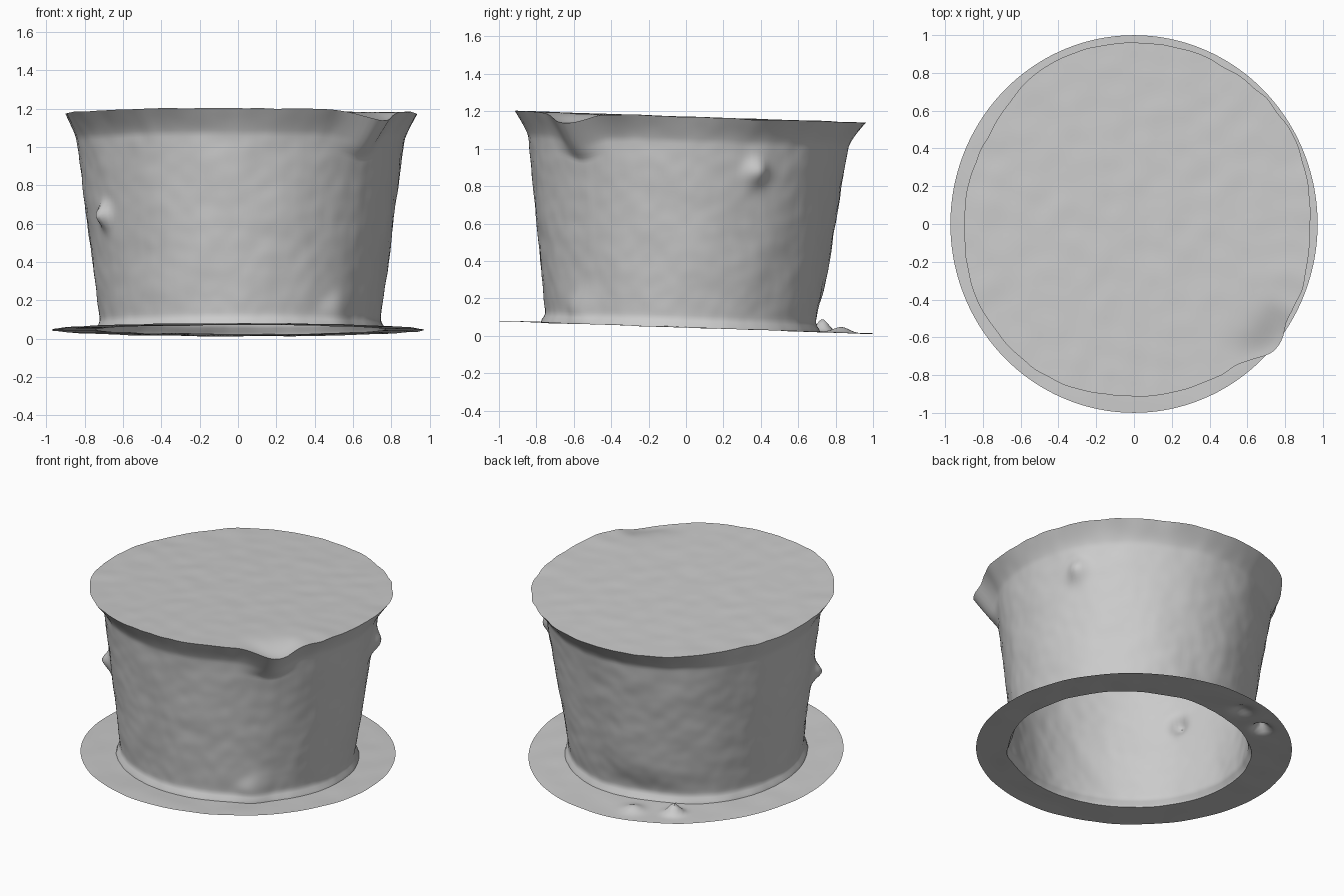
import bpy, bmesh, math
from mathutils import Matrix, Vector, noise

if "Cube" in bpy.data.objects:
    bpy.data.objects.remove(bpy.data.objects["Cube"])

SEG = 200
TILT = Matrix.Translation((0, 0, 0.045)) @ Matrix.Rotation(-0.034, 4, 'X')
AXIS = Vector((0.013, -0.022, 0))      # bowl axis, offset from the flange centre
# rim radius every 30 degrees, counter-clockwise from +x
RIM = [.92, .945, .94, .945, .95, .905, .912, .945, .95, .93, .93, .95]


def gauss(d, width):
    return math.exp(-(d / width) ** 2)


def ang(a, deg):
    """Signed angle difference in degrees."""
    return (math.degrees(a) - deg + 180) % 360 - 180


def rim_radius(a):
    t = math.degrees(a) % 360 / 30
    i, f = int(t), t % 1
    f = f * f * (3 - 2 * f)
    r = RIM[i] * (1 - f) + RIM[(i + 1) % 12] * f
    r += 0.008 * noise.noise((math.cos(a) * 9, math.sin(a) * 9, 3))
    return r + 0.06 * gauss(ang(a, -43), 7)


def rim_height(a):
    return 1.125 - 0.055 * gauss(ang(a, -42), 9) \
        + 0.006 * noise.noise((math.cos(a) * 7, math.sin(a) * 7, 8))


def wall_radius(a, h):
    r = 0.725 + 0.132 * h
    r += 0.03 * gauss(h, 0.03)                              # fillet at the foot
    r += 0.06 * gauss(ang(a, 209), 3.5) * gauss(h - 0.58, 0.06)   # left bump
    r += 0.055 * gauss(ang(a, 26), 4) * gauss(h - 0.84, 0.07)     # right bump
    r += 0.03 * gauss(ang(a, -48), 7) * gauss(h - 0.06, 0.1)      # foot bulge
    r -= 0.035 * gauss(ang(a, 105), 22) * gauss(h - 0.05, 0.12)   # back dent
    p = Vector((math.cos(a), math.sin(a), h))
    r += 0.007 * noise.noise(p * 4) + 0.003 * noise.noise(p * 12)
    return r


def sheet(name, rows, close_centre=None):
    """Skin a list of closed point rings into a surface."""
    bm = bmesh.new()
    rings = [[bm.verts.new(TILT @ p) for p in row] for row in rows]
    for low, high in zip(rings, rings[1:]):
        for i in range(SEG):
            j = (i + 1) % SEG
            bm.faces.new((low[i], low[j], high[j], high[i]))
    if close_centre is not None:
        tip = bm.verts.new(TILT @ close_centre)
        for i in range(SEG):
            bm.faces.new((rings[-1][i], rings[-1][(i + 1) % SEG], tip))
    me = bpy.data.meshes.new(name)
    bm.to_mesh(me)
    bm.free()
    ob = bpy.data.objects.new(name, me)
    bpy.context.collection.objects.link(ob)
    me.shade_smooth()
    me.set_sharp_from_angle(angle=math.radians(50))
    return ob


def polar(a, r, h):
    return AXIS + Vector((r * math.cos(a), r * math.sin(a), h))


ANGLES = [2 * math.pi * i / SEG for i in range(SEG)]

# flat flange ring around the open bottom, with two bumps at the back
rows = []
for k in range(21):
    t = k / 20
    row = []
    for a in ANGLES:
        outer = Vector((0.972 * math.cos(a), math.sin(a), 0))
        p = outer.lerp(polar(a, wall_radius(a, 0), 0), t)
        z = 0.005 * noise.noise(p * 5)
        z += 0.07 * gauss((p.xy - Vector((-0.42, 0.73))).length, 0.045)
        z += 0.03 * gauss((p.xy - Vector((-0.18, 0.83))).length, 0.06)
        row.append(Vector((p.x, p.y, z)))
    rows.append(row)
foot_ring = rows[-1]
sheet("base_flange", rows)

# tapered wall that flares into the thin rim, with a pouring lip at front right
rows = [foot_ring]
for k in range(1, 71):
    t = k / 70
    row = []
    for a in ANGLES:
        h = rim_height(a) * t
        flare = max(0.0, (t - 0.88) / 0.12) ** 1.5
        spout = gauss(ang(a, -43), 9)
        flare = flare * (1 - spout) + spout * max(0.0, (t - 0.82) / 0.18)
        r = wall_radius(a, h)
        row.append(polar(a, r + (rim_radius(a) - r) * flare, h))
    rows.append(row)
rim_ring = rows[-1]
sheet("tapered_wall", rows)

# closed, slightly uneven top surface
rows = [rim_ring]
centre = AXIS + Vector((0, 0, 1.125))
for k in range(1, 40):
    s = 1 - k / 40
    row = []
    for a in ANGLES:
        r = rim_radius(a) * s
        h = 1.125 + (rim_height(a) - 1.125) * gauss(1 - s, 0.14)
        p = polar(a, r, h)
        p.z += 0.003 * noise.noise(p * 8) * min(1, 8 * (1 - s)) * min(1, 8 * s)
        row.append(p)
    rows.append(row)
sheet("top_surface", rows, centre)
